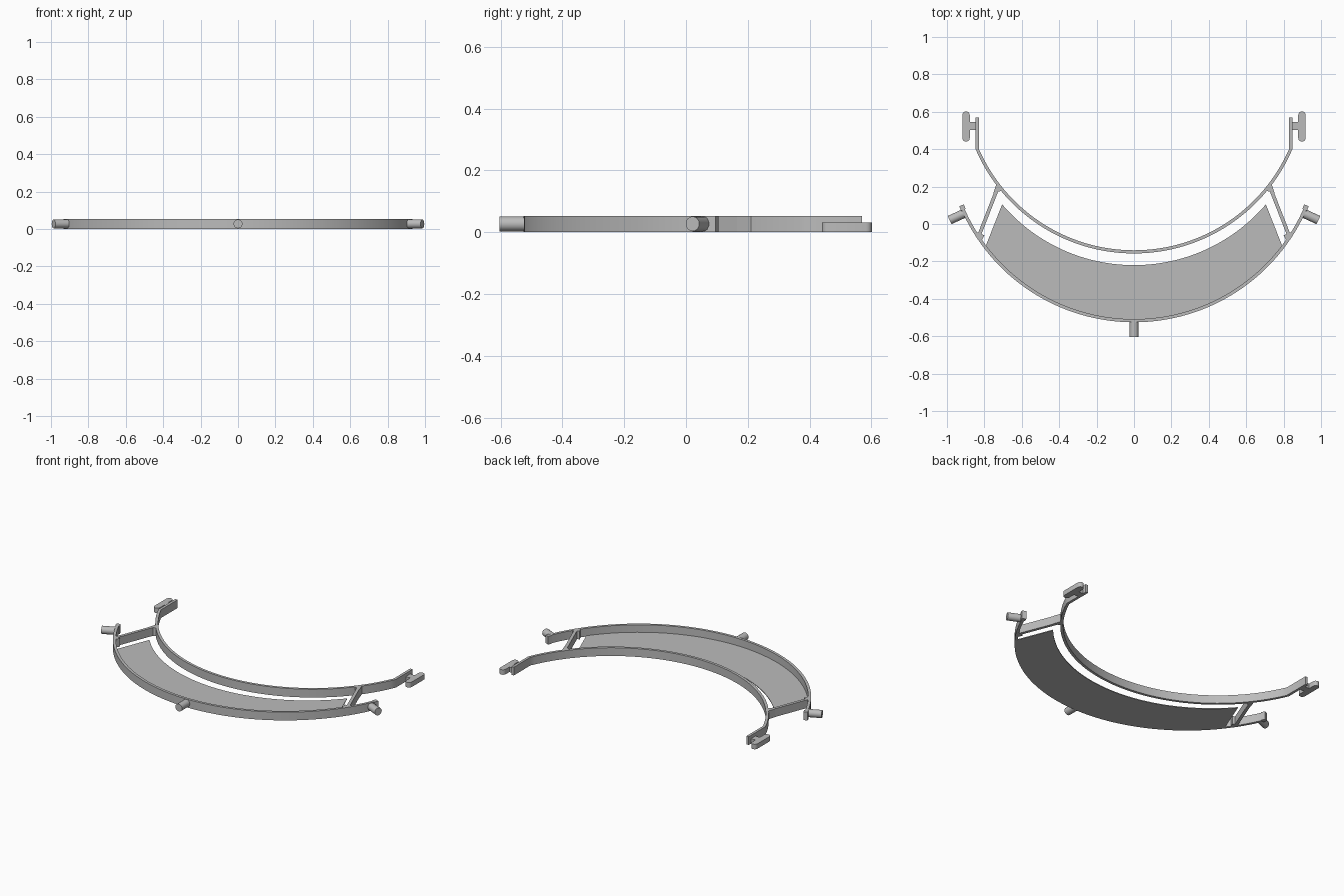
import bpy, bmesh
from math import sin, cos, asin, pi
from mathutils import Vector

cube = bpy.data.objects.get("Cube")
if cube:
    bpy.data.objects.remove(cube, do_unlink=True)

HEIGHT = 0.053
WALL = 0.017

grey = bpy.data.materials.new("plain grey")
grey.use_nodes = True
grey.diffuse_color = (0.5, 0.5, 0.5, 1)
grey.node_tree.nodes["Principled BSDF"].inputs["Base Color"].default_value = (0.5, 0.5, 0.5, 1)


def finish(name, bm):
    bmesh.ops.recalc_face_normals(bm, faces=bm.faces)
    mesh = bpy.data.meshes.new(name)
    bm.to_mesh(mesh)
    bm.free()
    mesh.materials.append(grey)
    obj = bpy.data.objects.new(name, mesh)
    bpy.context.collection.objects.link(obj)
    bpy.ops.object.select_all(action='DESELECT')
    obj.select_set(True)
    bpy.context.view_layer.objects.active = obj
    bpy.ops.object.shade_smooth_by_angle(angle=pi / 6)
    return obj


def arc(center_y, radius, half_width, count=64):
    """Front-bulging arc from -half_width to +half_width."""
    a = asin(half_width / radius)
    angles = [-a + 2 * a * i / count for i in range(count + 1)]
    return [Vector((radius * sin(t), center_y - radius * cos(t))) for t in angles]


def strip(name, side_a, side_b, z0, z1):
    """Solid slab between two matching plan lines."""
    bm = bmesh.new()
    rings = [[bm.verts.new((p.x, p.y, z)) for p, z in ((a, z0), (b, z0), (b, z1), (a, z1))]
             for a, b in zip(side_a, side_b)]
    for r, s in zip(rings, rings[1:]):
        for i in range(4):
            j = (i + 1) % 4
            bm.faces.new((r[i], r[j], s[j], s[i]))
    bm.faces.new(rings[0])
    bm.faces.new(rings[-1])
    return finish(name, bm)


def wall(name, path, width=WALL, z1=HEIGHT):
    """Wall of constant width along a plan path."""
    a, b = [], []
    for i, p in enumerate(path):
        d = (path[min(i + 1, len(path) - 1)] - path[max(i - 1, 0)]).normalized()
        n = Vector((-d.y, d.x)) * width / 2
        a.append(p + n)
        b.append(p - n)
    return strip(name, a, b, 0, z1)


def prism(name, points, z1):
    bm = bmesh.new()
    face = bm.faces.new([bm.verts.new((x, y, 0)) for x, y in points])
    top = bmesh.ops.extrude_face_region(bm, geom=[face])["geom"]
    bmesh.ops.translate(bm, vec=(0, 0, z1), verts=[v for v in top if isinstance(v, bmesh.types.BMVert)])
    return finish(name, bm)


def peg(name, start, end, radius=0.024):
    """Short round peg lying between two plan points."""
    a, b = Vector((*start, 0.027)), Vector((*end, 0.027))
    bm = bmesh.new()
    bmesh.ops.create_cone(bm, cap_ends=True, segments=16, radius1=radius, radius2=radius, depth=(b - a).length)
    rot = (b - a).to_track_quat('Z', 'Y').to_matrix()
    bmesh.ops.rotate(bm, verts=bm.verts, matrix=rot)
    bmesh.ops.translate(bm, verts=bm.verts, vec=(a + b) / 2)
    return finish(name, bm)


# Curved bands
wall("front_band", arc(0.483, 1.0, 0.92))
inner = arc(0.765, 0.914, 0.838)
wall("inner_band", [Vector((-0.838, 0.57))] + inner + [Vector((0.838, 0.57))])

# Thin floor panel
strip("floor_panel", arc(0.707, 0.927, 0.705), arc(0.483, 1.0, 0.795), 0, 0.005)

# Front peg
peg("front_peg", (0, -0.515), (0, -0.604))

# Side parts, mirrored
for side, s in (("left", 1), ("right", -1)):
    peg(side + "_peg", (s * 0.905, 0.058), (s * 0.986, 0.021))
    wall(side + "_band_tip", [Vector((s * 0.912, 0.075)), Vector((s * 0.922, 0.1))], 0.026)
    wall(side + "_strut", [Vector((s * 0.828, -0.06)), Vector((s * 0.728, 0.195))], 0.019)
    prism(side + "_inner_gusset", [(s * 0.7, 0.18), (s * 0.735, 0.215), (s * 0.752, 0.165)], HEIGHT)
    prism(side + "_outer_gusset", [(s * 0.8, -0.06), (s * 0.85, -0.04), (s * 0.82, -0.1)], HEIGHT)
    # Hinge: stub and rounded crossbar
    wall(side + "_hinge_stub", [Vector((s * 0.835, 0.524)), Vector((s * 0.9, 0.524))], 0.045, 0.032)
    r = 0.02
    outline = []
    for y, start in ((0.582, 0), (0.46, pi)):
        for i in range(9):
            t = start + pi * i / 8
            outline.append((s * (0.898 + r * cos(t)), y + r * sin(t)))
    prism(side + "_hinge_bar", outline, 0.032)
